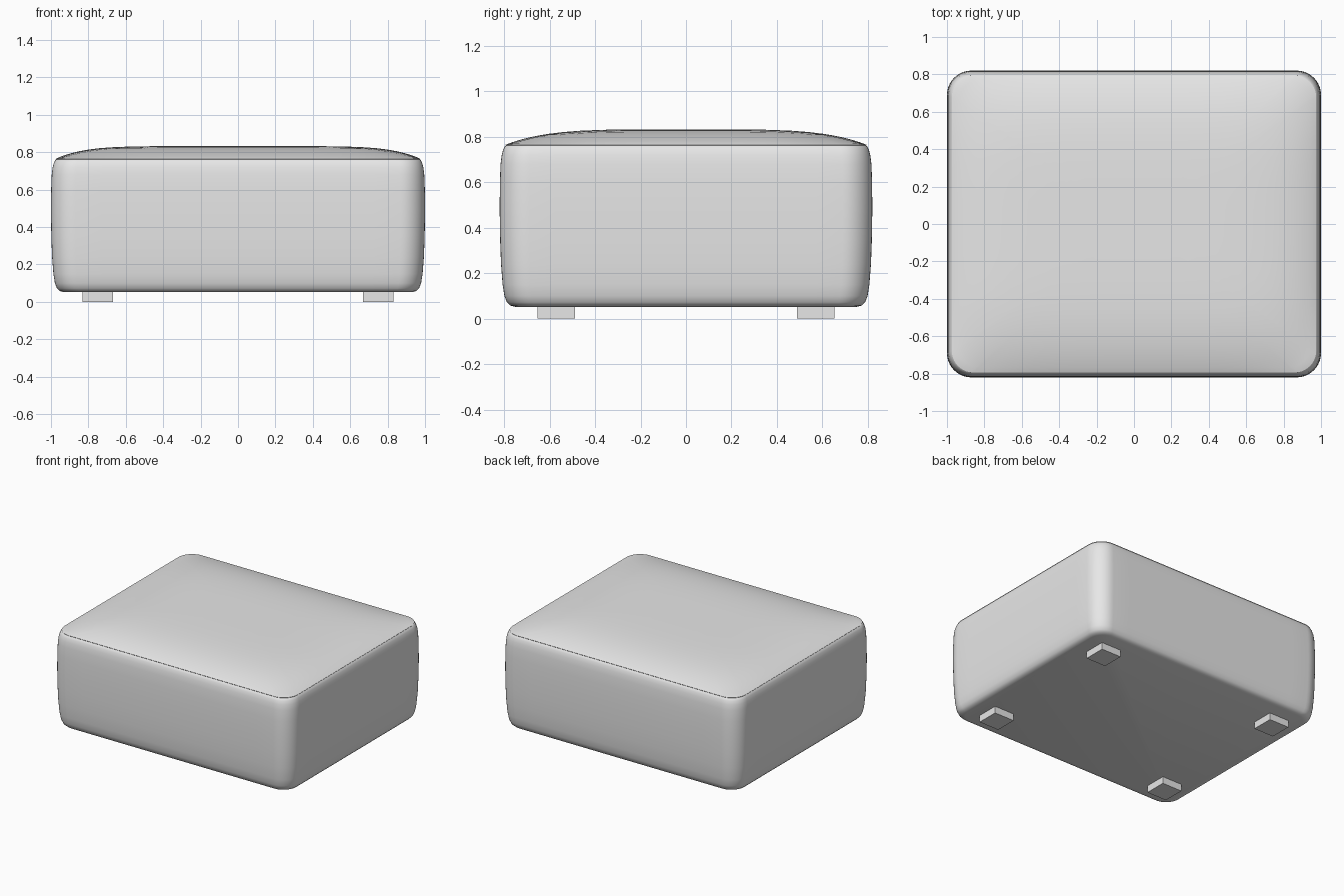
import bpy, bmesh, math

cube = bpy.data.objects.get("Cube")
if cube:
    bpy.data.objects.remove(cube, do_unlink=True)


def make_material(name, rgb):
    mat = bpy.data.materials.new(name)
    mat.use_nodes = True
    mat.diffuse_color = (*rgb, 1)
    mat.node_tree.nodes["Principled BSDF"].inputs["Base Color"].default_value = (*rgb, 1)
    return mat


grey = make_material("light_grey", (0.8, 0.8, 0.8))
HX, HY = 1.0, 0.82          # half width and half depth of the upholstery
SEAM_Z, CROWN = 0.765, 0.068


def outline(inset, radius, sides=12, steps=10):
    """Rounded rectangle with evenly divided straight sides."""
    hx, hy = HX - inset, HY - inset
    corners = []
    for quarter, (sx, sy) in enumerate(((1, 1), (-1, 1), (-1, -1), (1, -1))):
        corners.append([(sx * (hx - radius) + radius * math.cos(a),
                         sy * (hy - radius) + radius * math.sin(a))
                        for a in ((quarter + i / steps) * math.pi / 2 for i in range(steps + 1))])
    points = []
    for i, arc in enumerate(corners):
        points += arc
        (ax, ay), (bx, by) = arc[-1], corners[(i + 1) % 4][0]
        points += [(ax + (bx - ax) * k / sides, ay + (by - ay) * k / sides)
                   for k in range(1, sides)]
    return points


def loft(name, rings, cap_bottom=False, cap_top=False):
    bm = bmesh.new()
    loops = [[bm.verts.new(p) for p in ring] for ring in rings]
    for low, high in zip(loops, loops[1:]):
        for i in range(len(low)):
            j = (i + 1) % len(low)
            bm.faces.new((low[i], low[j], high[j], high[i]))
    if cap_bottom:
        bm.faces.new(loops[0][::-1])
    if cap_top:
        bm.faces.new(loops[-1])
    mesh = bpy.data.meshes.new(name)
    bm.to_mesh(mesh)
    bm.free()
    obj = bpy.data.objects.new(name, mesh)
    bpy.context.collection.objects.link(obj)
    obj.data.materials.append(grey)
    bpy.ops.object.select_all(action='DESELECT')
    obj.select_set(True)
    bpy.context.view_layer.objects.active = obj
    bpy.ops.object.shade_smooth_by_angle(angle=math.radians(40))
    return obj


# Softly bulging upholstered body: (inset, height) from underside to seam
profile = [(0.07, 0.052), (0.046, 0.058), (0.032, 0.072), (0.021, 0.1), (0.013, 0.15),
           (0.006, 0.24), (0.002, 0.35), (0, 0.48), (0.001, 0.6), (0.004, 0.68),
           (0.009, 0.72), (0.016, 0.745), (0.023, 0.758), (0.029, 0.763), (0.035, 0.755)]
loft("body", [[(x, y, z) for x, y in outline(inset, 0.13 - inset * 0.5)]
              for inset, z in profile], cap_bottom=True)


# Crowned top cushion, rising quickly from the seam and flat in the middle
def crown_point(x, y):
    u, v = min(abs(x) / (HX - 0.024), 1), min(abs(y) / (HY - 0.024), 1)
    return (x, y, SEAM_Z + CROWN * (1 - u ** 6.5) * (1 - v ** 4.5))


edge = outline(0.026, 0.115)
rings = [[(x, y, SEAM_Z - 0.01) for x, y in outline(0.032, 0.11)],
         [(x, y, SEAM_Z) for x, y in edge]]
for scale in (0.985, 0.965, 0.94, 0.91, 0.87, 0.82, 0.76, 0.68, 0.58, 0.45, 0.3, 0.15):
    rings.append([crown_point(x * scale, y * scale) for x, y in edge])
loft("top_cushion", rings, cap_top=True)

# Four square feet
for side, sx in (("left", 1), ("right", -1)):
    for end, sy in (("front", -1), ("back", 1)):
        bpy.ops.mesh.primitive_cube_add(size=1, location=(sx * 0.75, sy * 0.57, 0.03))
        foot = bpy.context.object
        foot.name = f"{end}_{side}_foot"
        foot.scale = (0.165, 0.165, 0.06)
        foot.data.materials.append(grey)
